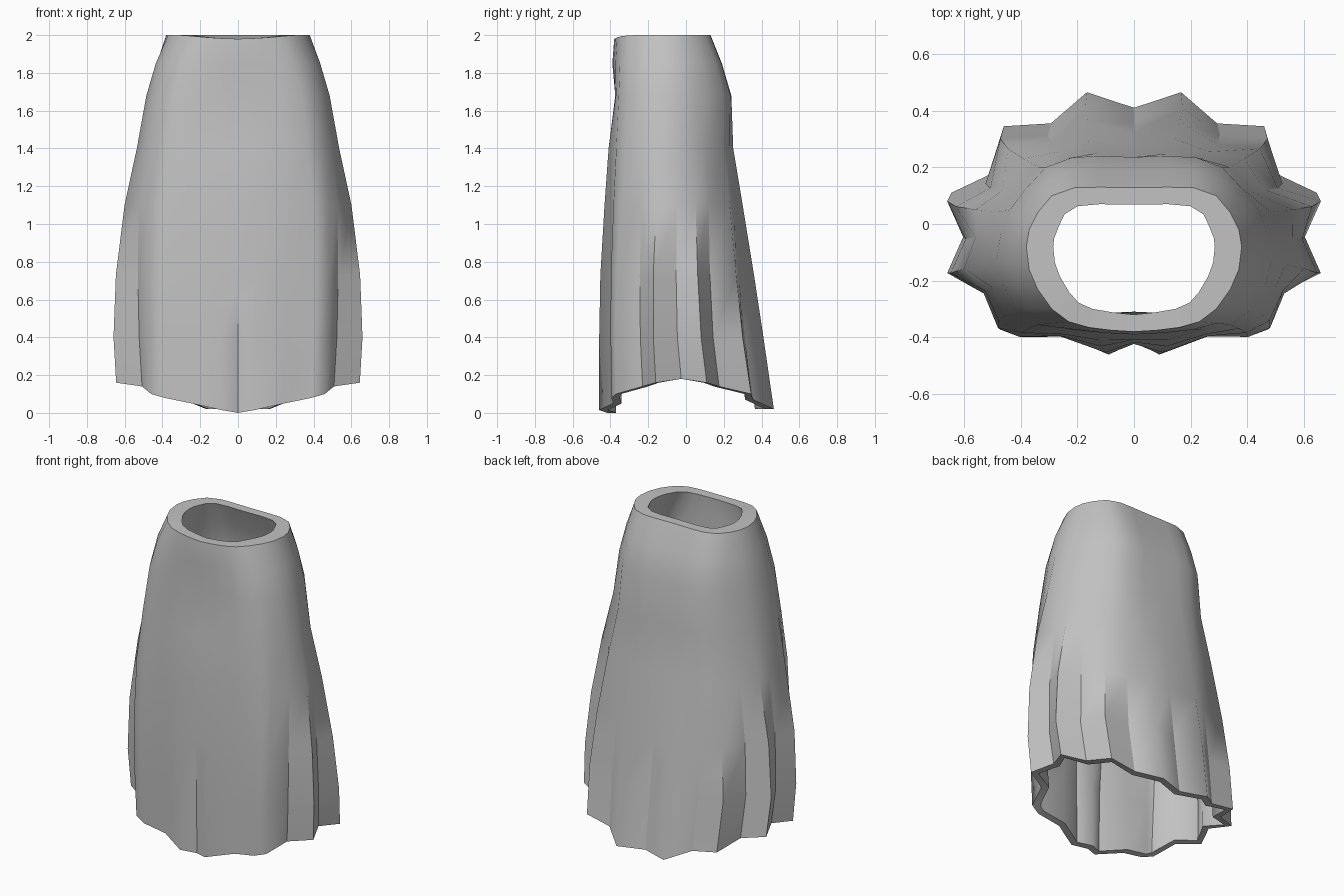
import bpy
import bmesh
import math
from mathutils import Vector

cube = bpy.data.objects.get("Cube")
if cube:
    bpy.data.objects.remove(cube, do_unlink=True)

# Left half of the pleated hem, back to front: x, y and height
HEM = [(0, .41, .02), (.17, .465, .02), (.3, .355, .07), (.47, .345, .1),
       (.52, .175, .14), (.66, .11, .16), (.6, -.025, .18), (.66, -.16, .16),
       (.52, -.23, .14), (.47, -.37, .1), (.4, -.395, .08), (.25, -.385, .05),
       (.09, -.46, .015), (0, -.415, 0)]

# Matching half of the smooth oval waist: x, y
WAIST = [(0, .128), (.12, .13), (.21, .128), (.29, .1), (.34, .04), (.37, -.02),
         (.38, -.08), (.37, -.16), (.34, -.23), (.29, -.3), (.23, -.345),
         (.16, -.365), (.08, -.375), (0, -.38)]

# Height, half width, front y, back y, how far the pleats have opened,
# and how much fuller the front corners are than the back ones
LEVELS = [(2, .38, -.38, .13, 0, 0), (1.85, .44, -.39, .19, 0, .12),
          (1.68, .485, -.4, .24, .04, .18), (1.4, .53, -.415, .25, .2, .18),
          (1.1, .59, -.435, .3, .5, .13), (.73, .64, -.455, .36, .8, .05),
          (.4, .66, -.46, .41, .95, 0), (0, .645, -.46, .465, 1, 0)]


def normalised(points):
    """Scale a half outline to run from minus one to one in both directions."""
    width = max(p[0] for p in points)
    back = max(p[1] for p in points)
    front = min(p[1] for p in points)
    return [Vector((p[0] / width, (2 * p[1] - back - front) / (back - front)))
            for p in points]


def mirrored(half):
    """Close a half outline into a full ring."""
    return half + [Vector((-p.x, p.y, p.z)) for p in half[-2:0:-1]]


def outer_ring(level):
    height, width, front, back, pleat, fullness = level
    half = []
    for waist, hem, edge in zip(normalised(WAIST), normalised(HEM), HEM):
        p = waist.lerp(hem, pleat)
        x = p.x * (1 - fullness * p.y) * width
        y = (front + back) / 2 + p.y * (back - front) / 2
        z = height if height > 0 else edge[2]
        # Shallow hollow below the front of the waistband
        if height == LEVELS[2][0] and p.y < 0:
            y += .03 * max(0, 1 - 3 * abs(x))
        # Waist dips slightly at the front
        if height == LEVELS[0][0] and p.y < 0:
            z -= .02 * p.y ** 8
        half.append(Vector((x, y, z)))
    return mirrored(half)


def inner_ring(ring, pleat):
    """Move a ring inwards by the cloth thickness, thicker at the waist."""
    result = []
    for i, p in enumerate(ring):
        along = ring[(i + 1) % len(ring)] - ring[i - 1]
        normal = Vector((along.y, -along.x, 0)).normalized()
        if normal.dot(Vector((p.x, p.y + .05, 0))) < 0:
            normal.negate()
        thickness = (.06 + .035 * abs(normal.x)) * (1 - pleat) + .045 * pleat
        result.append(p - normal * thickness)
    return result


# Cloth shell: down the outside, across the hem, up the inside, over the rim
outside = [outer_ring(level) for level in LEVELS]
inside = [inner_ring(r, level[4]) for r, level in zip(outside, LEVELS)]
bm = bmesh.new()
loops = [[bm.verts.new(p) for p in ring] for ring in outside + inside[::-1]]
for k, upper in enumerate(loops):
    lower = loops[(k + 1) % len(loops)]
    for i in range(len(upper)):
        j = (i + 1) % len(upper)
        face = bm.faces.new((upper[i], upper[j], lower[j], lower[i]))
        face.smooth = True
bmesh.ops.recalc_face_normals(bm, faces=bm.faces)

# Soft drape, with crisp rims and crisp valleys between the pleats
for edge in bm.edges:
    angle = edge.calc_face_angle()
    valley = not edge.is_convex and angle > math.radians(28)
    edge.smooth = not (valley or angle > math.radians(60))

mesh = bpy.data.meshes.new("skirt")
bm.to_mesh(mesh)
bm.free()
skirt = bpy.data.objects.new("skirt", mesh)
bpy.context.collection.objects.link(skirt)

# Plain grey cloth
cloth = bpy.data.materials.new("grey cloth")
cloth.use_nodes = True
grey = (.54, .54, .54, 1)
cloth.diffuse_color = grey
cloth.node_tree.nodes["Principled BSDF"].inputs["Base Color"].default_value = grey
mesh.materials.append(cloth)
